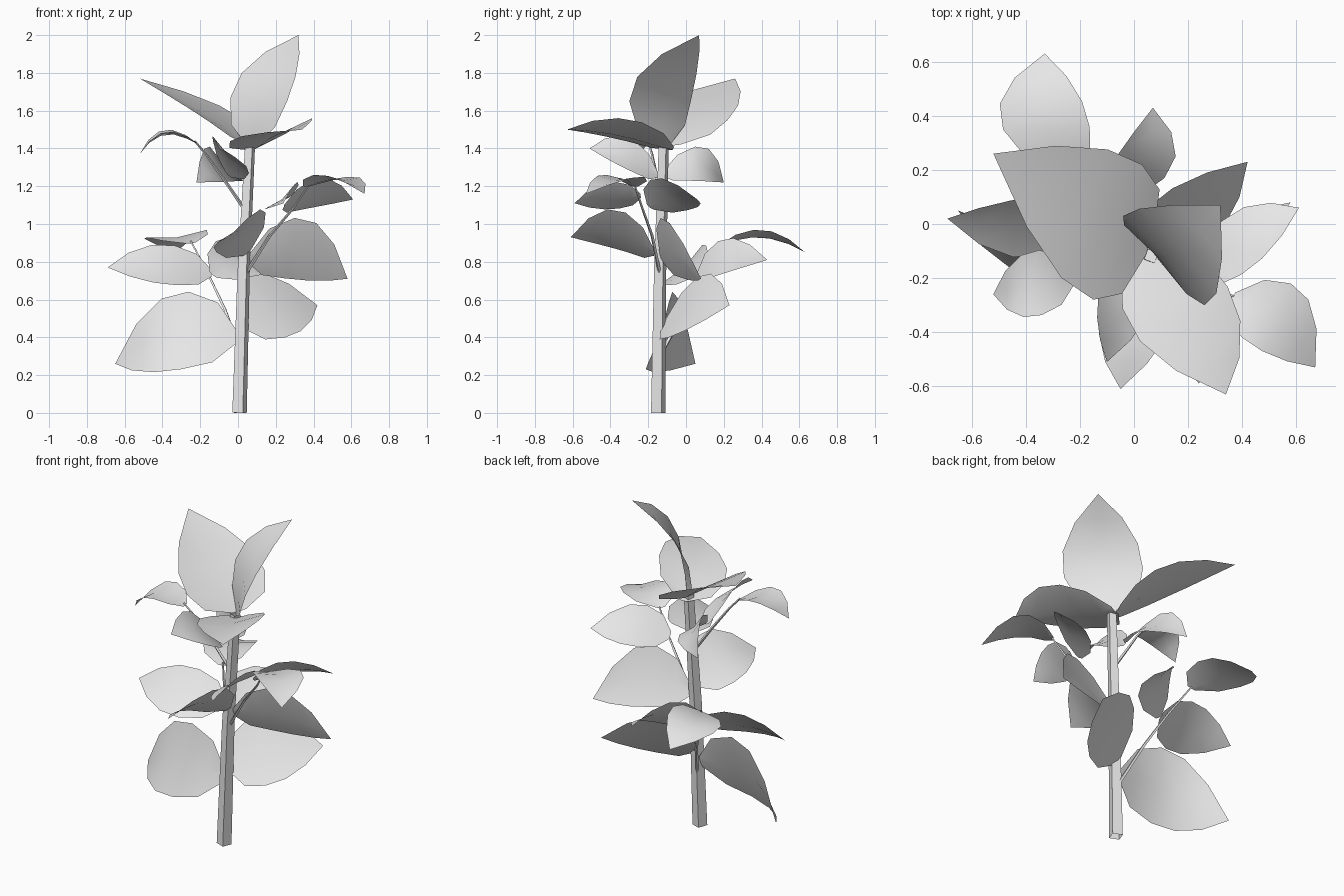
import bpy
import bmesh
from mathutils import Vector

cube = bpy.data.objects.get("Cube")
if cube:
    bpy.data.objects.remove(cube, do_unlink=True)

grey = bpy.data.materials.new("plain_grey")
grey.use_nodes = True
grey.diffuse_color = (0.8, 0.8, 0.8, 1)
grey.node_tree.nodes["Principled BSDF"].inputs["Base Color"].default_value = (0.8, 0.8, 0.8, 1)

# Share of the half width along the leaf, from stalk to tip
OUTLINE = [(0, 0.17), (0.14, 0.77), (0.36, 1), (0.58, 0.95), (0.8, 0.6), (1, 0)]


def leaf(name, base, tip, edge_a, edge_b, cup=0.02):
    """Curved blade: the spine runs base to tip, the edges mark its widest place."""
    base, tip, a, b = map(Vector, (base, tip, edge_a, edge_b))
    mid, half = (a + b) / 2, (a - b) / 2
    span = tip - base
    tm = min(0.58, max(0.36, (mid - base).dot(span) / span.length_squared))
    ctrl = (mid - base * (1 - tm) ** 2 - tip * tm ** 2) / (2 * tm * (1 - tm))
    normal = half.cross(span).normalized()
    if normal.z < 0:
        normal.negate()
    bm = bmesh.new()
    rows = []
    for t, w in OUTLINE:
        p = base * (1 - t) ** 2 + ctrl * 2 * t * (1 - t) + tip * t * t
        if w == 0:
            rows.append([bm.verts.new(p)] * 3)
        else:
            rows.append([bm.verts.new(p + half * w), bm.verts.new(p - normal * cup * w),
                         bm.verts.new(p - half * w)])
    for r, s in zip(rows, rows[1:]):
        for i in range(2):
            ring = [r[i], r[i + 1], s[i + 1], s[i]]
            bm.faces.new(list(dict.fromkeys(ring))).smooth = True
    mesh = bpy.data.meshes.new(name)
    bm.to_mesh(mesh)
    bm.free()
    mesh.materials.append(grey)
    bpy.context.collection.objects.link(bpy.data.objects.new(name, mesh))


def stalk(name, points, r0, r1):
    """Tapered flat-sided stalk along a short path."""
    curve = bpy.data.curves.new(name, "CURVE")
    curve.dimensions = "3D"
    curve.bevel_depth = 1
    curve.bevel_resolution = 0
    line = curve.splines.new("POLY")
    line.use_smooth = False
    line.points.add(len(points) - 1)
    for i, p in enumerate(points):
        line.points[i].co = (*p, 1)
        line.points[i].radius = r0 + (r1 - r0) * i / (len(points) - 1)
    curve.materials.append(grey)
    bpy.context.collection.objects.link(bpy.data.objects.new(name, curve))


# Main stem and the three side branches
stalk("stem", [(0.008, -0.147, 0), (0.03, -0.137, 0.75), (0.064, -0.118, 1.42)], 0.042, 0.029)
stalk("low_branch", [(0.02, -0.14, 0.3), (-0.07, 0, 0.55), (-0.16, 0.1, 0.74), (-0.25, 0.21, 0.91)], 0.011, 0.005)
stalk("right_branch", [(0.03, -0.135, 0.72), (0.17, -0.18, 0.94), (0.29, -0.23, 1.08), (0.37, -0.27, 1.2)], 0.01, 0.005)
stalk("left_branch", [(0.04, -0.13, 1.07), (-0.07, -0.15, 1.23), (-0.17, -0.18, 1.37), (-0.23, -0.2, 1.44)], 0.01, 0.005)

# Crown leaves
leaf("crown_leaf_upright", (0.07, -0.11, 1.42), (0.32, 0.07, 2), (-0.04, 0.03, 1.67), (0.26, -0.3, 1.65))
leaf("crown_leaf_side", (0.06, -0.07, 1.42), (-0.52, 0.26, 1.77), (0.03, 0.22, 1.55), (-0.15, -0.28, 1.54), 0.03)
leaf("crown_leaf_front", (0.08, -0.07, 1.4), (0.34, -0.63, 1.5), (0.35, -0.24, 1.54), (-0.04, -0.32, 1.44), 0.04)

# Leaves of the left branch
leaf("left_end_leaf", (-0.22, -0.2, 1.43), (-0.52, -0.26, 1.37), (-0.37, -0.1, 1.5), (-0.36, -0.34, 1.49))
leaf("left_front_leaf", (-0.05, -0.15, 1.26), (-0.1, -0.51, 1.4), (-0.14, -0.34, 1.47), (0.05, -0.34, 1.3))
leaf("left_back_leaf", (-0.05, -0.12, 1.27), (-0.22, 0.2, 1.22), (-0.16, 0.08, 1.41), (0.02, 0.05, 1.23))

# Leaves of the right branch
leaf("right_end_leaf", (0.36, -0.27, 1.2), (0.67, -0.53, 1.16), (0.58, -0.22, 1.25), (0.4, -0.42, 1.26))
leaf("right_front_leaf", (0.28, -0.24, 1.15), (0.24, -0.59, 1.11), (0.31, -0.4, 1.22), (0.14, -0.38, 1.08))
leaf("right_back_leaf", (0.24, -0.19, 1.09), (0.61, 0.06, 1.13), (0.42, -0.17, 1.24), (0.35, 0.03, 1.08))

# Leaves of the low branch
leaf("low_end_leaf", (-0.25, 0.2, 0.9), (-0.33, 0.63, 0.85), (-0.49, 0.37, 0.93), (-0.17, 0.38, 0.97))
leaf("low_side_leaf", (-0.14, 0.07, 0.74), (-0.69, 0.02, 0.77), (-0.37, 0.1, 0.89), (-0.36, -0.12, 0.68))
leaf("low_back_leaf", (-0.13, 0.06, 0.73), (0.07, 0.43, 0.81), (-0.07, 0.25, 0.93), (0.16, 0.25, 0.75))

# Large leaves on the main stem
leaf("stem_leaf_right", (0.06, -0.13, 0.82), (0.58, 0.08, 0.71), (0.34, -0.12, 1.03), (0.29, 0, 0.71))
leaf("stem_leaf_front", (0.05, -0.17, 0.85), (-0.05, -0.61, 0.93), (0.13, -0.39, 1.08), (-0.13, -0.38, 0.87))
leaf("bottom_leaf_left", (-0.01, -0.13, 0.4), (-0.65, 0.05, 0.26), (-0.28, -0.07, 0.64), (-0.32, -0.21, 0.23))
leaf("bottom_leaf_right", (0.02, -0.12, 0.47), (0.42, 0.23, 0.57), (0.05, 0.06, 0.72), (0.25, -0.09, 0.4))
